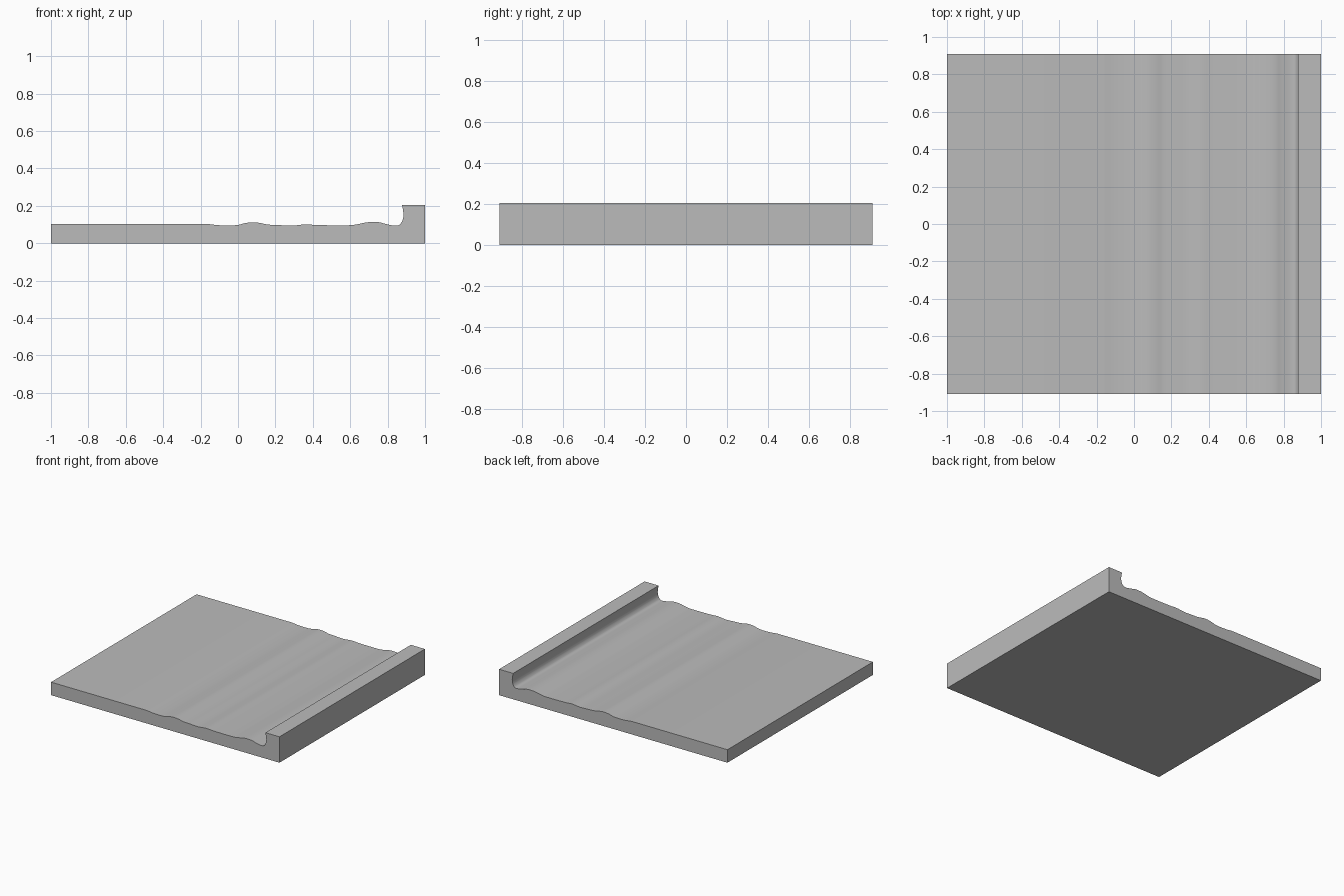
import bpy
import bmesh
from math import radians
from mathutils import Vector

cube = bpy.data.objects.get("Cube")
if cube:
    bpy.data.objects.remove(cube, do_unlink=True)

HALF_DEPTH = 0.91
STEPS = 4

grey = bpy.data.materials.new("plain grey")
grey.use_nodes = True
colour = (0.5, 0.5, 0.5, 1)
grey.diffuse_color = colour
grey.node_tree.nodes["Principled BSDF"].inputs["Base Color"].default_value = colour


def smooth_path(points):
    """Catmull-Rom curve through the given points."""
    pts = [Vector(p) for p in points]
    pts = [pts[0]] + pts + [pts[-1]]
    out = []
    for a, b, c, d in zip(pts, pts[1:], pts[2:], pts[3:]):
        for i in range(STEPS):
            t = i / STEPS
            out.append(0.5 * (2 * b + (c - a) * t
                              + (2 * a - 5 * b + 4 * c - d) * t ** 2
                              + (3 * b - a - 3 * c + d) * t ** 3))
    return out + [pts[-1]]


# Rippled upper surface, from the flat area to the foot of the lip
ripples = smooth_path([
    (-0.16, 0.103), (-0.11, 0.097), (-0.05, 0.095), (0.0, 0.098),
    (0.04, 0.108), (0.08, 0.112), (0.12, 0.108), (0.16, 0.1),
    (0.22, 0.097), (0.29, 0.094), (0.36, 0.101), (0.43, 0.097),
    (0.58, 0.096), (0.63, 0.1), (0.69, 0.112), (0.75, 0.113),
    (0.79, 0.103), (0.83, 0.095), (0.855, 0.095), (0.868, 0.102)])

# Undercut inner wall of the lip
undercut = smooth_path([(0.879, 0.12), (0.884, 0.14), (0.884, 0.165), (0.877, 0.205)])

outline = [Vector((-1, 0)), Vector((-1, 0.103))] + ripples + undercut
outline += [Vector((1, 0.205)), Vector((1, 0))]

# Slab: the outline swept from front to back
bm = bmesh.new()
front = bm.faces.new([bm.verts.new((p.x, -HALF_DEPTH, p.y)) for p in outline])
swept = bmesh.ops.extrude_face_region(bm, geom=[front], use_keep_orig=True)
new_verts = [g for g in swept["geom"] if isinstance(g, bmesh.types.BMVert)]
bmesh.ops.translate(bm, verts=new_verts, vec=(0, 2 * HALF_DEPTH, 0))
bmesh.ops.recalc_face_normals(bm, faces=bm.faces)

mesh = bpy.data.meshes.new("rippled_slab")
bm.to_mesh(mesh)
bm.free()
mesh.materials.append(grey)
slab = bpy.data.objects.new("rippled_slab", mesh)
bpy.context.collection.objects.link(slab)

bpy.context.view_layer.objects.active = slab
slab.select_set(True)
bpy.ops.object.shade_smooth_by_angle(angle=radians(30))
